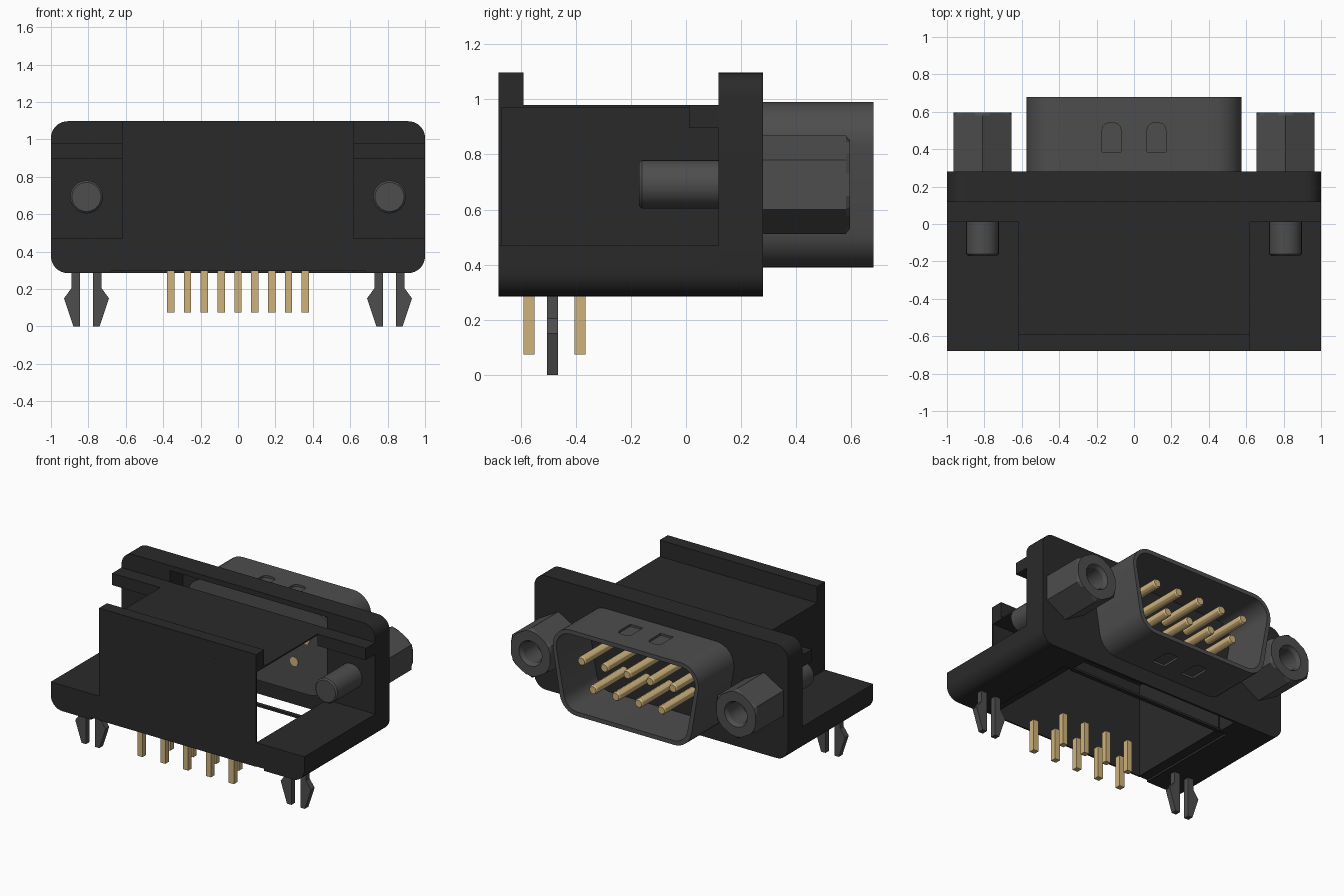
import bpy, bmesh, math
from mathutils import Vector

if "Cube" in bpy.data.objects:
    bpy.data.objects.remove(bpy.data.objects["Cube"], do_unlink=True)


def material(name, rgb):
    m = bpy.data.materials.new(name)
    m.use_nodes = True
    m.diffuse_color = (*rgb, 1)
    m.node_tree.nodes["Principled BSDF"].inputs["Base Color"].default_value = (*rgb, 1)
    return m


BLACK = material("black plastic", (0.023, 0.023, 0.023))
GREY = material("dark grey metal", (0.075, 0.075, 0.075))
GOLD = material("gold contact", (0.62, 0.45, 0.20))


def loft(name, mat, loops, angle=30):
    """Skin a series of equal-length (x, y, z) loops and cap both ends."""
    bm = bmesh.new()
    rings = [[bm.verts.new(p) for p in loop] for loop in loops]
    n = len(rings[0])
    for a, b in zip(rings, rings[1:]):
        for i in range(n):
            j = (i + 1) % n
            bm.faces.new((a[i], a[j], b[j], b[i]))
    bm.faces.new(rings[0])
    bm.faces.new(rings[-1])
    bmesh.ops.recalc_face_normals(bm, faces=bm.faces)
    me = bpy.data.meshes.new(name)
    bm.to_mesh(me)
    bm.free()
    me.materials.append(mat)
    me.polygons.foreach_set("use_smooth", [True] * len(me.polygons))
    me.set_sharp_from_angle(angle=math.radians(angle))
    ob = bpy.data.objects.new(name, me)
    bpy.context.scene.collection.objects.link(ob)
    return ob


def at(pts, y):
    return [(x, y, z) for x, z in pts]


def prism(name, mat, pts, y0, y1):
    return loft(name, mat, [at(pts, y0), at(pts, y1)])


def box(name, mat, x0, x1, y0, y1, z0, z1):
    return prism(name, mat, [(x0, z0), (x1, z0), (x1, z1), (x0, z1)], y0, y1)


def rounded(corners, steps=8):
    """Outline from (u, v, radius) corners; radius 0 stays sharp."""
    out = []
    for i, (u, v, r) in enumerate(corners):
        p = Vector((u, v))
        if r == 0:
            out.append((u, v))
            continue
        a = (Vector(corners[i - 1][:2]) - p).normalized()
        b = (Vector(corners[(i + 1) % len(corners)][:2]) - p).normalized()
        half = a.angle(b) / 2
        c = p + (a + b).normalized() * r / math.sin(half)
        s = p + a * r / math.tan(half) - c
        e = p + b * r / math.tan(half) - c
        turn = math.atan2(s.x * e.y - s.y * e.x, s.dot(e))
        for k in range(steps + 1):
            t = turn * k / steps
            out.append((c.x + s.x * math.cos(t) - s.y * math.sin(t),
                        c.y + s.x * math.sin(t) + s.y * math.cos(t)))
    return out


def circle(cx, cz, r, n=24):
    return [(cx + r * math.sin(math.tau * k / n), cz + r * math.cos(math.tau * k / n))
            for k in range(n)]


def hexagon(cx, cz, r, limit=9.0, n=24):
    """Upright hexagon sampled at n points, optionally clipped to a circle."""
    out = []
    for k in range(n):
        a = math.tau * k / n
        d = r * math.cos(math.pi / 6) / math.cos(a % (math.pi / 3) - math.pi / 6)
        d = min(d, limit)
        out.append((cx + d * math.sin(a), cz + d * math.cos(a)))
    return out


def dee(g=0.0):
    """D-shaped outline, wide at the top, shrunk by g."""
    r = 0.14 - g
    return rounded([(-0.50 + g, 0.39 + g, r), (0.50 - g, 0.39 + g, r),
                    (0.60 - g, 0.99 - g, r), (-0.60 + g, 0.99 - g, r)])


# Flange: thin back wall, and a thicker rim around a cavity open at front and bottom
R = 0.09
prism("flange_back", BLACK, rounded([(-1, 0.285, R), (1, 0.285, R), (1, 1.097, R), (-1, 1.097, R)]),
      0.265, 0.28)
prism("flange_rim", BLACK, rounded([
    (-1, 0.285, R), (-0.62, 0.285, 0), (-0.62, 1.06, 0), (0.62, 1.06, 0),
    (0.62, 0.285, 0), (1, 0.285, R), (1, 1.097, R), (-1, 1.097, R)]), 0.117, 0.265)

# Hood: thin front panel with raised lip, roof, one side wall
box("front_panel", BLACK, -0.62, 0.62, -0.68, -0.67, 0.297, 0.98)
box("hood_lip", BLACK, -0.62, 0.62, -0.68, -0.59, 0.978, 1.097)
box("hood_roof", BLACK, -0.62, 0.62, -0.68, 0.117, 0.97, 0.98)
box("hood_side_wall", BLACK, -0.62, -0.61, -0.67, 0.117, 0.30, 0.97)
box("floor_strip", BLACK, -0.62, 0.62, 0.10, 0.13, 0.285, 0.30)

# Paired parts on both ends
for s, side in ((-1, "right"), (1, "left")):
    prism("shelf_" + side, BLACK, rounded([
        (s * 0.62, 0.30, 0), (s * 0.68, 0.30, 0), (s * 0.68, 0.285, 0),
        (s * 1.0, 0.285, R), (s * 1.0, 0.47, 0), (s * 0.62, 0.47, 0)]), -0.68, 0.117)
    box("top_ledge_" + side, BLACK, *sorted((s * 0.62, s * 1.0)), 0.01, 0.117, 0.896, 0.98)

    # Threaded standoff with a blind hole
    cx, cz = s * 0.81, 0.69
    loft("hex_standoff_" + side, GREY, [
        at(hexagon(cx, cz, 0.178), 0.28), at(hexagon(cx, cz, 0.178), 0.58),
        at(hexagon(cx, cz, 0.178, 0.16), 0.595), at(circle(cx, cz, 0.09), 0.595),
        at(circle(cx, cz, 0.075), 0.57), at(circle(cx, cz, 0.075), 0.42)], 20)
    loft("screw_end_" + side, GREY, [
        at(circle(cx, 0.692, 0.088), 0.117), at(circle(cx, 0.692, 0.088), -0.16),
        at(circle(cx, 0.692, 0.078), -0.17)])

    # Board clip: two barbed prongs
    for t, prong in ((-1, "a"), (1, "b")):
        pts = [(0.035, 0.30), (0.08, 0.30), (0.08, 0.205), (0.12, 0.15), (0.07, 0.0), (0.035, 0.0)]
        prism(f"board_clip_{side}_{prong}", GREY, [(cx + t * u, z) for u, z in pts],
              -0.505, -0.465)

# Metal shell, its rear plate and the insulator inside
shell = loft("shell", GREY, [at(dee(), 0.275), at(dee(), 0.68),
                             at(dee(0.03), 0.68), at(dee(0.03), 0.29)])
prism("shell_rear_plate", GREY, dee(), 0.25, 0.265)
prism("insulator", BLACK, dee(0.031), 0.28, 0.31)

# Shallow contact dimples cut into the top and bottom of the shell
for x in (-0.12, 0.12):
    tab = rounded([(x - 0.05, 0.385, 0), (x + 0.05, 0.385, 0),
                   (x + 0.05, 0.54, 0.035), (x - 0.05, 0.54, 0.035)], 4)
    for z0, z1 in ((0.975, 1.01), (0.37, 0.405)):
        cutter = loft("dimple_cutter", GREY, [[(u, v, z) for u, v in tab] for z in (z0, z1)])
        cutter.hide_render = True
        cutter.display_type = 'WIRE'
        cutter.hide_set(True)
        cut = shell.modifiers.new("dimple", 'BOOLEAN')
        cut.operation = 'DIFFERENCE'
        cut.object = cutter
split = shell.modifiers.new("crisp edges", 'EDGE_SPLIT')
split.split_angle = math.radians(30)

# Contacts: five over four, each with a round pin and a square board leg
for count, pin_z, leg_y in ((5, 0.78, -0.57), (4, 0.60, -0.385)):
    for i in range(count):
        x = (i - (count - 1) / 2) * 0.18
        loft("contact_pin", GOLD, [at(circle(x, pin_z, 0.032, 12), 0.245),
                                   at(circle(x, pin_z, 0.032, 12), 0.655),
                                   at(circle(x, pin_z, 0.026, 12), 0.665)])
        box("board_leg", GOLD, x - 0.02, x + 0.02, leg_y - 0.02, leg_y + 0.02, 0.075, 0.30)
